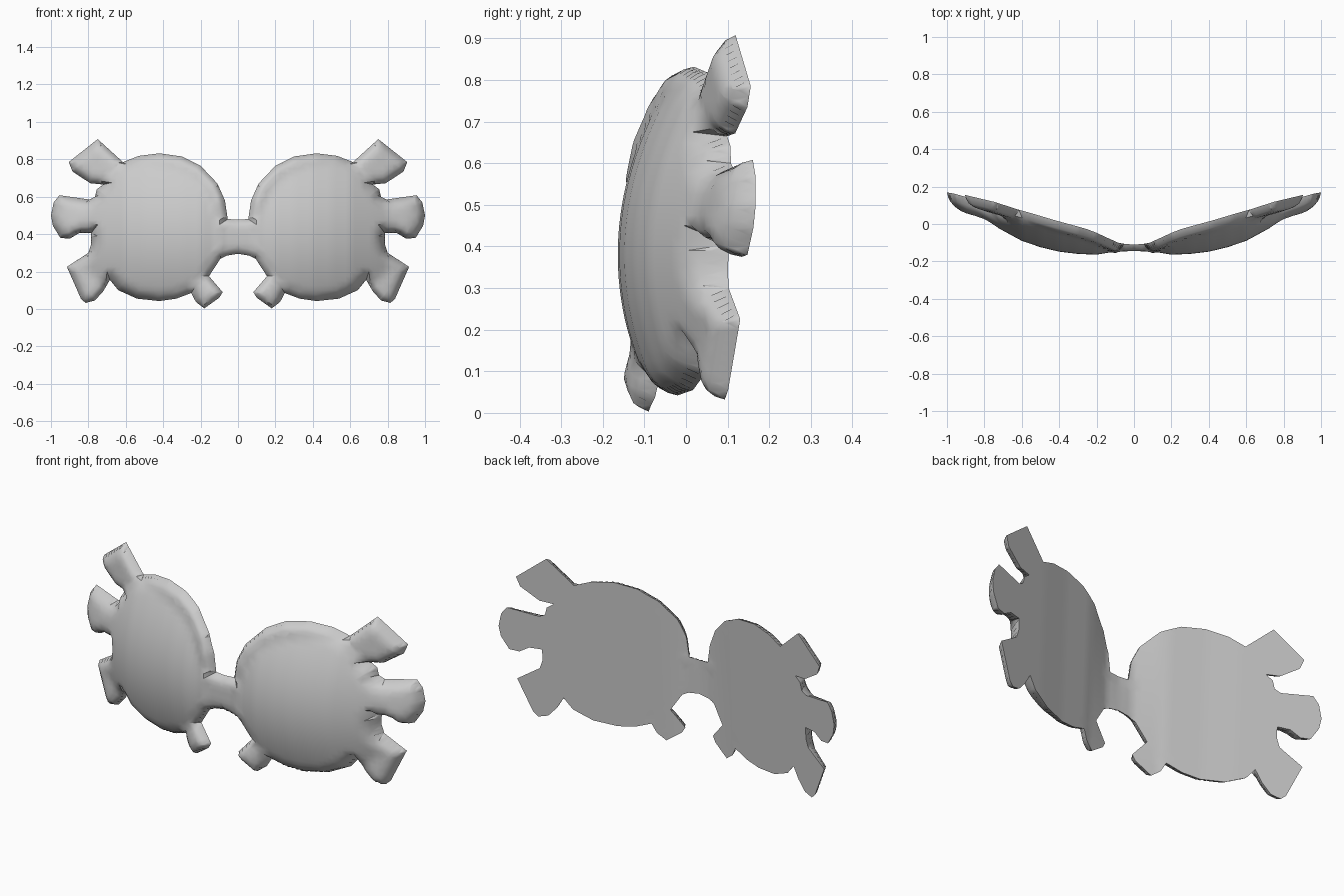
import bpy, bmesh, math
from mathutils import Vector
from mathutils.geometry import delaunay_2d_cdt, intersect_point_line

if "Cube" in bpy.data.objects:
    bpy.data.objects.remove(bpy.data.objects["Cube"])

# Right half of the front outline (x, z), counter-clockwise from bridge underside
OUTLINE = [
    (0, .295), (.06, .285), (.095, .267), (.155, .175), (.082, .09), (.10, .06),
    (.18, .003), (.225, .037), (.25, .085), (.33, .055), (.42, .042), (.54, .055),
    (.64, .10), (.685, .155), (.72, .095), (.765, .045), (.815, .032), (.84, .055),
    (.915, .225), (.80, .30), (.785, .345), (.785, .405), (.85, .405), (.90, .375),
    (.95, .38), (.99, .445), (1, .50), (.985, .57), (.955, .608), (.795, .585),
    (.765, .60), (.755, .64), (.72, .665), (.79, .672), (.885, .735), (.905, .785),
    (.75, .908), (.615, .785), (.53, .818), (.42, .832), (.30, .815), (.20, .765),
    (.11, .67), (.07, .58), (.055, .48), (0, .478)]
# Plan curves (x, y) of the back plane and the front dome
BACK = [(0, -.11), (.08, -.105), (.25, -.045), (.42, 0), (.6, .055), (.8, .11), (1, .165)]
FRONT = [(0, -.145), (.1, -.147), (.2, -.164), (.3, -.16), (.4, -.148), (.5, -.124),
         (.6, -.09), (.72, -.025), (.8, .02), (.9, .055), (1, .1)]
ROUND = .06


def interp(table, x):
    for (a, ya), (b, yb) in zip(table, table[1:]):
        if x <= b:
            return ya + (yb - ya) * (x - a) / (b - a)
    return table[-1][1]


def edge_distance(p):
    best = 9
    for a, b in zip(OUTLINE, OUTLINE[1:]):
        a, b = Vector(a), Vector(b)
        t = max(0, min(1, (p - a).dot(b - a) / (b - a).length_squared))
        best = min(best, (p - a.lerp(b, t)).length)
    return best


def back_y(x, z):
    return interp(BACK, x) + .05 * (z - .45) * min(1, x / .2)


def front_y(x, z, d):
    back = back_y(x, z)
    dome = interp(FRONT, x)
    if x > .1:
        dome += .7 * (z - .38) ** 2
    dome = min(dome, back - (.035 if x < .1 else .055))
    t = min(1, d / ROUND)
    return back + (dome - back) * math.sqrt(1 - (1 - t) ** 2)


# Sample the rim, then rings inside it, then a grid over the lens
rim, inner = [], []
n = len(OUTLINE)
for i in range(n):
    a, b = Vector(OUTLINE[i]), Vector(OUTLINE[(i + 1) % n])
    steps = max(1, round((b - a).length / .025))
    normal = Vector((a.y - b.y, b.x - a.x)).normalized()
    for k in range(steps):
        p = a.lerp(b, k / steps)
        rim.append(p)
        if i == n - 1:
            continue
        for off in (.005, .017, .035):
            q = a.lerp(b, (k + .5) / steps) + normal * off
            if q.x > .006 and edge_distance(q) > off * .95:
                inner.append(q)
for i in range(1, 41):
    for j in range(1, 37):
        p = Vector((i * .025, j * .025))
        if edge_distance(p) > .045:
            inner.append(p)
edges = [(i, (i + 1) % len(rim)) for i in range(len(rim))]
points, _, faces = delaunay_2d_cdt(rim + inner, edges, [], 1, 1e-5)[:3]

# Eye mask: domed front and flatter back sharing the rim
bm = bmesh.new()
front, back = {}, {}
for i in sorted({i for f in faces for i in f}):
    x, z = points[i]
    d = edge_distance(points[i])
    back[i] = bm.verts.new((x, back_y(x, z), z))
    front[i] = back[i] if d < 1e-4 else bm.verts.new((x, front_y(x, z, d), z))
for f in faces:
    if any(front[i] is not back[i] for i in f):
        bm.faces.new([front[i] for i in f])
        bm.faces.new([back[i] for i in reversed(f)])
mesh = bpy.data.meshes.new("eye_mask")
bm.to_mesh(mesh)
bm.free()
mask = bpy.data.objects.new("eye_mask", mesh)
bpy.context.collection.objects.link(mask)
mirror = mask.modifiers.new("mirror", 'MIRROR')
mirror.merge_threshold = .0005

bpy.context.view_layer.objects.active = mask
mask.select_set(True)
bpy.ops.object.shade_smooth_by_angle(angle=math.radians(50))
